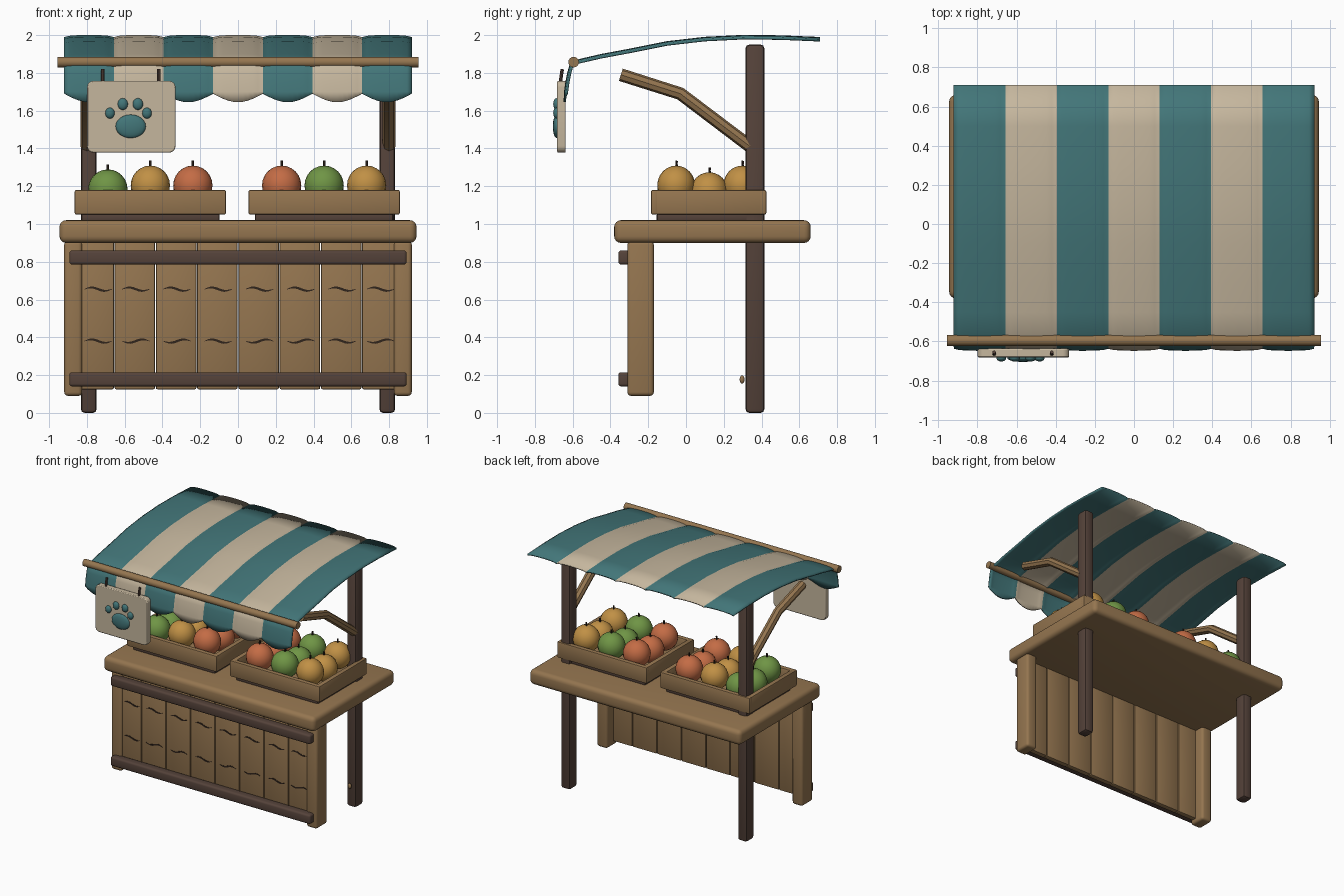
import bpy, bmesh, math
from mathutils import Vector

cube = bpy.data.objects.get("Cube")
if cube:
    bpy.data.objects.remove(cube, do_unlink=True)


def material(name, r, g, b):
    m = bpy.data.materials.new(name)
    m.use_nodes = True
    m.diffuse_color = (r, g, b, 1)
    m.node_tree.nodes["Principled BSDF"].inputs["Base Color"].default_value = (r, g, b, 1)
    return m


WOOD = material("warm wood", 0.30, 0.18, 0.08)
DARK = material("dark wood", 0.09, 0.055, 0.042)
TEAL = material("teal cloth", 0.055, 0.18, 0.19)
CREAM = material("cream cloth", 0.56, 0.47, 0.34)
RED = material("red fruit", 0.55, 0.15, 0.06)
GREEN = material("green fruit", 0.16, 0.30, 0.06)
YELLOW = material("yellow fruit", 0.53, 0.28, 0.06)
INK = material("crack brown", 0.03, 0.018, 0.012)


def finish(name, bm, mats, angle=40):
    bmesh.ops.recalc_face_normals(bm, faces=bm.faces)
    me = bpy.data.meshes.new(name)
    bm.to_mesh(me)
    bm.free()
    for m in mats:
        me.materials.append(m)
    ob = bpy.data.objects.new(name, me)
    bpy.context.collection.objects.link(ob)
    bpy.ops.object.select_all(action='DESELECT')
    ob.select_set(True)
    bpy.context.view_layer.objects.active = ob
    bpy.ops.object.shade_smooth_by_angle(angle=math.radians(angle))
    return ob


def box(name, x, y, z, mat, bevel=0.012, segments=2):
    """Rounded box given as (min, max) spans."""
    bm = bmesh.new()
    bmesh.ops.create_cube(bm, size=1)
    for v in bm.verts:
        v.co = [s[0] if c < 0 else s[1] for c, s in zip(v.co, (x, y, z))]
    bmesh.ops.bevel(bm, geom=bm.edges[:], offset=bevel, segments=segments,
                    profile=0.5, affect='EDGES')
    return finish(name, bm, [mat])


def tube(name, points, radius, mat, sides=12):
    """Round bar along a path lying in a plane of constant x, or a straight bar."""
    pts = [Vector(p) for p in points]
    bm = bmesh.new()
    rings = []
    for i, p in enumerate(pts):
        t = (pts[min(i + 1, len(pts) - 1)] - pts[max(i - 1, 0)]).normalized()
        a = Vector((0, 1, 0)) if abs(t.x) > 0.9 else Vector((1, 0, 0))
        b = t.cross(a).normalized()
        rings.append([bm.verts.new(p + radius * (a * math.cos(k * math.tau / sides)
                      + b * math.sin(k * math.tau / sides))) for k in range(sides)])
    for r, s in zip(rings, rings[1:]):
        for k in range(sides):
            bm.faces.new((r[k], r[(k + 1) % sides], s[(k + 1) % sides], s[k]))
    bm.faces.new(rings[0])
    bm.faces.new(rings[-1])
    return finish(name, bm, [mat])


def ellipsoid(name, center, size, mat):
    bm = bmesh.new()
    bmesh.ops.create_uvsphere(bm, u_segments=20, v_segments=12, radius=1)
    for v in bm.verts:
        v.co = Vector(center) + Vector(a * b for a, b in zip(v.co, size))
    return finish(name, bm, [mat], 80)


# Counter: top, front legs, planks and rails
box("counter_top", (-0.945, 0.945), (-0.38, 0.66), (0.9, 1.02), WOOD, 0.035, 4)
for side, s in (("left", 1), ("right", -1)):
    xs = sorted((s * 0.825, s * 0.92))
    box(side + "_front_leg", xs, (-0.31, -0.17), (0.09, 0.91), WOOD, 0.02, 3)
    xs = sorted((s * 0.748, s * 0.832))
    box(side + "_post", xs, (0.315, 0.415), (0, 1.95), DARK, 0.02, 2)
    tube(side + "_brace", [(s * 0.8, 0.34, 1.41), (s * 0.8, -0.03, 1.69),
                           (s * 0.8, -0.345, 1.79)], 0.034, WOOD, 8)
PLANK = 0.2185
for i in range(8):
    c = (i - 3.5) * PLANK
    box("plank", (c - PLANK / 2 + 0.002, c + PLANK / 2 - 0.002),
        (-0.295, -0.25), (0.125, 0.91), WOOD, 0.008)
for z in (0.14, 0.785):
    box("rail", (-0.893, 0.893), (-0.358, -0.29), (z, z + 0.075), DARK, 0.015, 3)
ellipsoid("post_peg", (0.79, 0.297, 0.177), (0.014, 0.013, 0.022), WOOD)


# Wavy cracks on the planks
def crack(x, z, flip):
    bm = bmesh.new()
    n = 10
    rows = []
    for k in range(n + 1):
        t = k / n
        h = 0.005 * math.sin(math.pi * t) + 0.0015
        m = z + flip * 0.009 * math.sin(math.tau * t)
        rows.append([bm.verts.new((x + (t - 0.5) * 0.145, -0.2975, m + d)) for d in (-h, h)])
    for a, b in zip(rows, rows[1:]):
        bm.faces.new((a[0], b[0], b[1], a[1]))
    geo = bmesh.ops.extrude_face_region(bm, geom=bm.faces[:])["geom"]
    bmesh.ops.translate(bm, vec=(0, 0.005, 0),
                        verts=[g for g in geo if isinstance(g, bmesh.types.BMVert)])
    finish("plank_crack", bm, [INK])


for i in range(8):
    cx = max(-0.74, min(0.755, (i - 3.5) * PLANK + 0.005))
    crack(cx, 0.655, 1)
    crack(cx, 0.38, -1 if i % 3 else 1)


# Fruit crates
def crate(x0, x1, colours):
    y0, y1, w = -0.185, 0.425, 0.04
    z = (1.05, 1.18)
    box("crate_base", (x0 + 0.035, x1 - 0.035), (y0 + 0.03, y1 - 0.03), (1.01, 1.06), DARK)
    box("crate_floor", (x0 + 0.02, x1 - 0.02), (y0 + 0.02, y1 - 0.02), (1.052, 1.09), WOOD, 0.005)
    for ya in (y0, y1 - w):
        box("crate_long_wall", (x0, x1), (ya, ya + w), z, WOOD, 0.009)
    for xa in (x0, x1 - w):
        box("crate_end_wall", (xa, xa + w), (y0 + 0.01, y1 - 0.01), z, WOOD, 0.009)
    mid = (x0 + x1) / 2
    for i, mat in enumerate(colours):
        for j in range(3):
            x, y = mid + (i - 1) * 0.225, 0.123 + (j - 1) * 0.175
            zc = 1.17 if j == 1 else 1.205
            if mat == GREEN and x < 0:
                zc -= 0.02
            ellipsoid("fruit", (x, y, zc), (0.104, 0.1, 0.104), mat)
            tube("fruit_stem", [(x, y, zc + 0.09), (x, y + 0.003, zc + 0.13)], 0.007, INK, 6)


crate(-0.865, -0.063, (GREEN, YELLOW, RED))
crate(0.055, 0.857, (RED, GREEN, YELLOW))

# Striped awning with bulging stripes and a scalloped front hem
ROOF = [(0.71, 1.972), (0.5, 1.981), (0.3, 1.983), (0.1, 1.973), (-0.1, 1.95),
        (-0.3, 1.91), (-0.45, 1.882), (-0.58, 1.852)]
HEM = [(-0.603, 1.835), (-0.613, 1.80), (-0.622, 1.755), (-0.63, 1.70)]
STRIPES, STEPS, HALF = 7, 10, 0.92
bm = bmesh.new()
rows = []
for i in range(STRIPES * STEPS + 1):
    u = (i % STEPS) / STEPS
    bulge = math.sqrt(max(0, 1 - (2 * u - 1) ** 2))
    x = -HALF + 2 * HALF * i / (STRIPES * STEPS)
    row = [(x, y, z + 0.012 * bulge) for y, z in ROOF]
    row += [(x, y - 0.01 * bulge, z) for y, z in HEM]
    row.append((x, -0.632 - 0.01 * bulge, 1.69 - 0.045 * math.sin(math.pi * u)))
    rows.append([bm.verts.new(p) for p in row])
for i, (a, b) in enumerate(zip(rows, rows[1:])):
    for k in range(len(a) - 1):
        f = bm.faces.new((a[k], a[k + 1], b[k + 1], b[k]))
        f.material_index = (i // STEPS) % 2
awning = finish("awning", bm, [TEAL, CREAM], 50)
solid = awning.modifiers.new("thickness", 'SOLIDIFY')
solid.thickness = 0.012
solid.offset = 0
tube("awning_pole", [(-0.955, -0.595, 1.857), (0.955, -0.595, 1.857)], 0.028, WOOD, 16)

# Hanging sign with a paw emblem
bm = bmesh.new()
R = 0.035
ring = []
for q, (sx, sz) in enumerate(((1, 1), (-1, 1), (-1, -1), (1, -1))):
    for k in range(6):
        a = (q + k / 5) * math.pi / 2
        ring.append(bm.verts.new((-0.565 + sx * (0.234 - R) + R * math.cos(a), -0.682,
                                  1.568 + sz * (0.19 - R) + R * math.sin(a))))
face = bm.faces.new(ring)
geo = bmesh.ops.extrude_face_region(bm, geom=[face])["geom"]
bmesh.ops.translate(bm, vec=(0, 0.045, 0),
                    verts=[g for g in geo if isinstance(g, bmesh.types.BMVert)])
sign = finish("sign_board", bm, [CREAM])
rim = sign.modifiers.new("soft_rim", 'BEVEL')
rim.width = 0.006
rim.segments = 2
for x in (-0.715, -0.42):
    tube("sign_hanger", [(x, -0.667, 1.74), (x, -0.655, 1.82)], 0.009, DARK, 8)
ellipsoid("paw_pad", (-0.568, -0.685, 1.517), (0.08, 0.02, 0.062), TEAL)
for x, z, r in ((-0.678, 1.587, 0.025), (-0.61, 1.635, 0.027),
                (-0.53, 1.635, 0.027), (-0.482, 1.587, 0.025)):
    ellipsoid("paw_toe", (x, -0.685, z), (r, 0.018, r * 1.15), TEAL)
